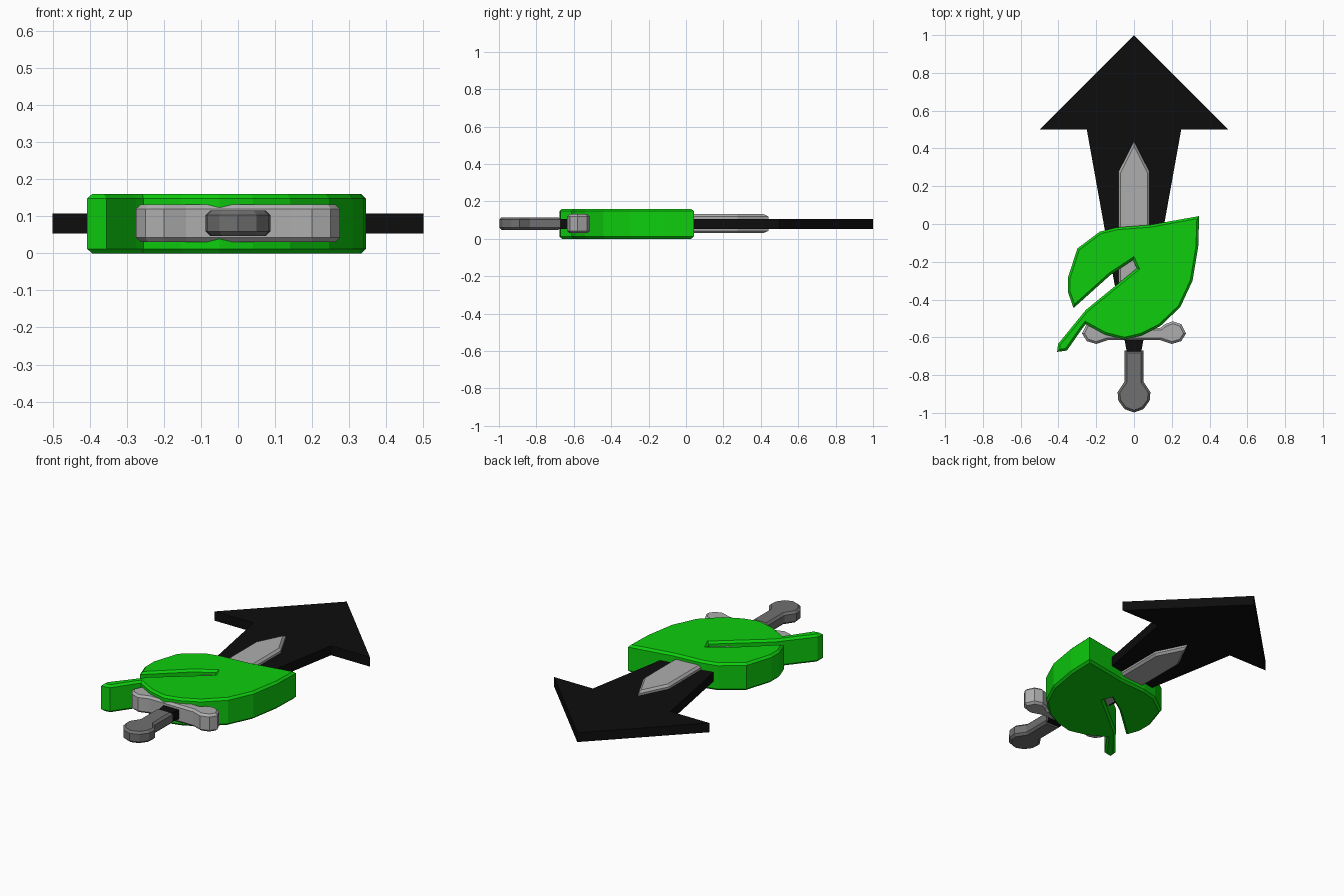
import bpy
import bmesh

cube = bpy.data.objects.get("Cube")
if cube:
    bpy.data.objects.remove(cube, do_unlink=True)


def material(name, rgb):
    mat = bpy.data.materials.new(name)
    mat.use_nodes = True
    mat.diffuse_color = (*rgb, 1)
    bsdf = next(n for n in mat.node_tree.nodes if n.type == 'BSDF_PRINCIPLED')
    bsdf.inputs["Base Color"].default_value = (*rgb, 1)
    return mat


def mirrored(half):
    """Close a right-hand half outline by reflecting it across x = 0."""
    return half + [(-x, y) for x, y in reversed(half) if abs(x) > 1e-6]


def plate(name, outline, z0, z1, mat, chamfer=0.0):
    """Extrude a flat outline from z0 to z1 and chamfer its top and bottom rims."""
    bm = bmesh.new()
    base = bm.faces.new([bm.verts.new((x, y, z0)) for x, y in outline])
    grown = bmesh.ops.extrude_face_region(bm, geom=[base], use_keep_orig=True)
    for v in grown["geom"]:
        if isinstance(v, bmesh.types.BMVert):
            v.co.z = z1
    bmesh.ops.recalc_face_normals(bm, faces=bm.faces[:])
    if chamfer:
        rims = [e for e in bm.edges if abs(e.verts[0].co.z - e.verts[1].co.z) < 1e-6]
        bmesh.ops.bevel(bm, geom=rims, offset=chamfer, segments=1,
                        affect='EDGES', clamp_overlap=True)
    mesh = bpy.data.meshes.new(name)
    bm.to_mesh(mesh)
    bm.free()
    mesh.materials.append(mat)
    obj = bpy.data.objects.new(name, mesh)
    bpy.context.collection.objects.link(obj)
    return obj


green = material("leaf green", (0.004, 0.61, 0.004))
steel = material("light grey", (0.42, 0.42, 0.42))
grip = material("dark grey", (0.16, 0.16, 0.16))
black = material("black", (0.004, 0.004, 0.004))

# Broad arrow, tapering down into the handle
plate("arrow", mirrored([(0, 1.0), (0.5, 0.5), (0.25, 0.5), (0.02, -0.78)]),
      0.053, 0.107, black)

# Sword: blade, crossguard with rounded ends, handle with round pommel
plate("blade", mirrored([(0, 0.44), (0.083, 0.275), (0.083, -0.58)]),
      0.03, 0.132, steel, 0.012)
plate("crossguard",
      mirrored([(0.14, -0.55), (0.165, -0.53), (0.205, -0.515), (0.25, -0.53),
                (0.275, -0.58), (0.25, -0.62), (0.2, -0.635), (0.14, -0.615)]),
      0.03, 0.132, steel, 0.012)
plate("handle",
      mirrored([(0.05, -0.67), (0.05, -0.835), (0.087, -0.89), (0.083, -0.935),
                (0.05, -0.98), (0, -0.998)]),
      0.047, 0.115, grip, 0.012)

# Leaf with stem and a slot along the midrib
leaf_outline = [
    (0.345, 0.042), (0.34, -0.12), (0.31, -0.30), (0.245, -0.44), (0.14, -0.54),
    (0.04, -0.59), (-0.05, -0.612), (-0.155, -0.585), (-0.255, -0.53),
    (-0.275, -0.555), (-0.355, -0.67), (-0.407, -0.677), (-0.402, -0.635),
    (-0.255, -0.455), (0.015, -0.235), (-0.005, -0.19), (-0.125, -0.27),
    (-0.32, -0.445), (-0.35, -0.36), (-0.35, -0.285), (-0.30, -0.13),
    (-0.18, -0.04), (-0.09, -0.018), (0.085, -0.005), (0.155, 0.008),
]
plate("leaf", leaf_outline, 0.0, 0.16, green, 0.012)
